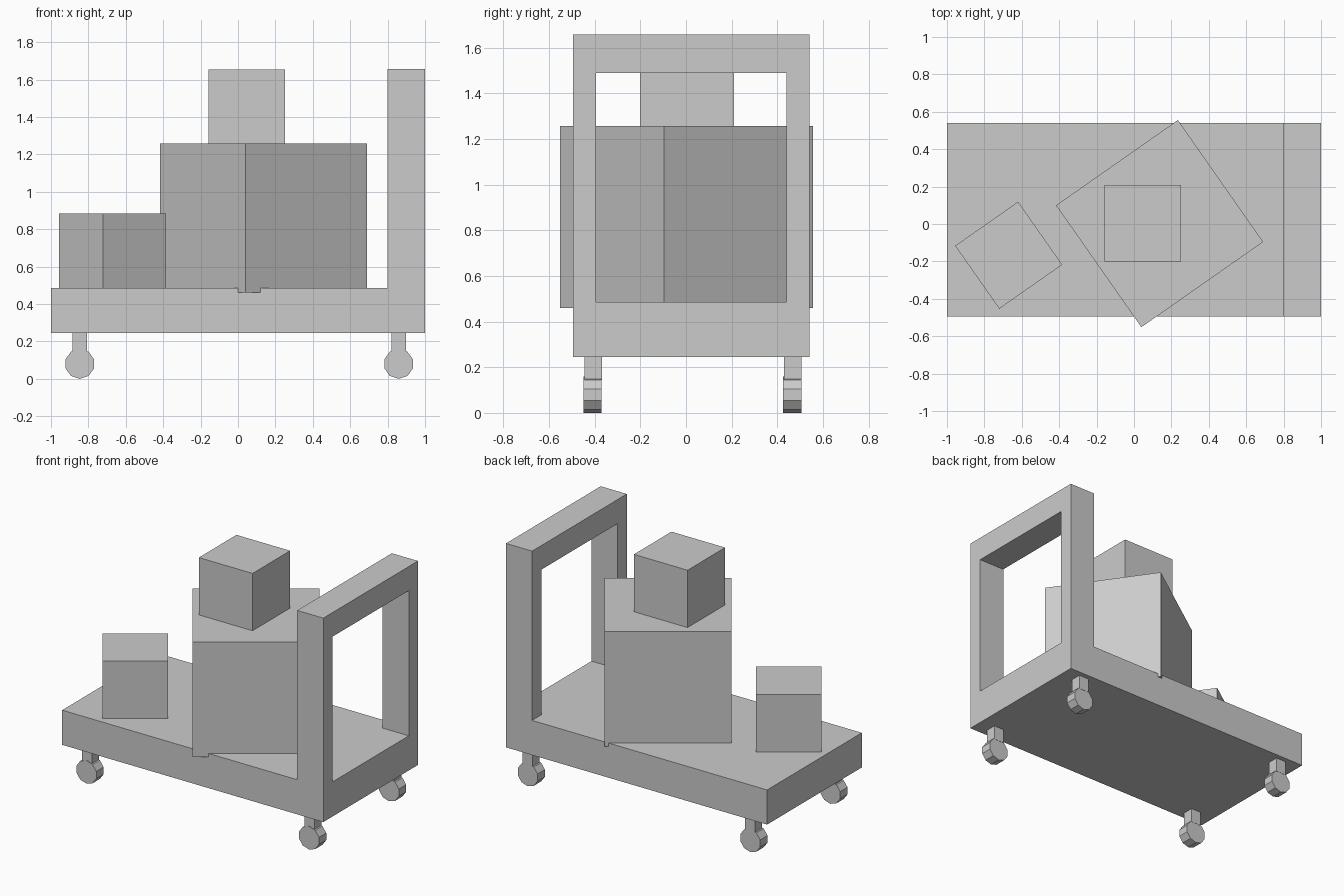
import bpy, bmesh
from math import pi, radians
from mathutils import Matrix

if "Cube" in bpy.data.objects:
    bpy.data.objects.remove(bpy.data.objects["Cube"])

DECK_TOP = 0.485
Y0, Y1 = -0.495, 0.541          # deck sides


def finish(name, bm):
    bmesh.ops.recalc_face_normals(bm, faces=bm.faces)
    mesh = bpy.data.meshes.new(name)
    bm.to_mesh(mesh)
    bm.free()
    obj = bpy.data.objects.new(name, mesh)
    bpy.context.collection.objects.link(obj)
    return obj


def box(name, center, size, turn=0.0):
    bm = bmesh.new()
    bmesh.ops.create_cube(bm, size=1.0, matrix=Matrix.Diagonal((*size, 1)))
    obj = finish(name, bm)
    obj.location = center
    obj.rotation_euler.z = radians(turn)
    return obj


def prism_x(name, profile, x0, x1):
    """Extrude a (y, z) outline along x."""
    bm = bmesh.new()
    face = bm.faces.new([bm.verts.new((x0, y, z)) for y, z in profile])
    ext = bmesh.ops.extrude_face_region(bm, geom=[face], use_keep_orig=True)
    verts = [v for v in ext["geom"] if isinstance(v, bmesh.types.BMVert)]
    bmesh.ops.translate(bm, verts=verts, vec=(x1 - x0, 0, 0))
    return finish(name, bm)


def wheel(name, center):
    """Ten-sided wheel with one corner pointing down."""
    bm = bmesh.new()
    rot = Matrix.Rotation(pi / 2, 4, 'X') @ Matrix.Rotation(pi / 2, 4, 'Z')
    bmesh.ops.create_cone(bm, cap_ends=True, segments=10, radius1=0.08,
                          radius2=0.08, depth=0.08)
    # put a corner of the ring exactly on the vertical axis
    v = bm.verts[:][0].co
    ring_angle = Matrix.Rotation(-v.to_2d().angle_signed((1, 0)) * -1, 4, 'Z') \
        if abs(v.x) > 1e-5 else Matrix.Identity(4)
    fix = ring_angle if abs(v.x) > 1e-5 else Matrix.Rotation(pi / 2, 4, 'Z')
    bm.transform(rot @ fix)
    obj = finish(name, bm)
    obj.location = center
    # ensure the corner rests on the ground
    return obj


# Deck
box("deck", (0, (Y0 + Y1) / 2, (0.245 + DECK_TOP) / 2),
    (2.0, Y1 - Y0, DECK_TOP - 0.245))

# Push handle: upside-down U standing on the deck
a, b = Y0 + 0.101, Y1 - 0.101
prism_x("push_handle",
        [(Y0, DECK_TOP), (Y0, 1.657), (Y1, 1.657), (Y1, DECK_TOP),
         (b, DECK_TOP), (b, 1.49), (a, 1.49), (a, DECK_TOP)], 0.8, 1.0)

# Casters
for xn, x in (("left", -0.846), ("right", 0.859)):
    for yn, y in (("front", -0.41), ("back", 0.465)):
        box(f"{yn}_{xn}_caster_stem", (x, y + 0.003, 0.195), (0.077, 0.077, 0.10))
        wheel(f"{yn}_{xn}_wheel", (x, y, 0.08))

# Cargo boxes
box("large_box", (0.137, 0.002, 0.859), (0.795, 0.795, 0.797), 35)
box("small_box", (-0.67, -0.167, 0.678), (0.411, 0.411, 0.411), 35)
box("top_box", (0.047, 0.004, 1.449), (0.411, 0.411, 0.411))
